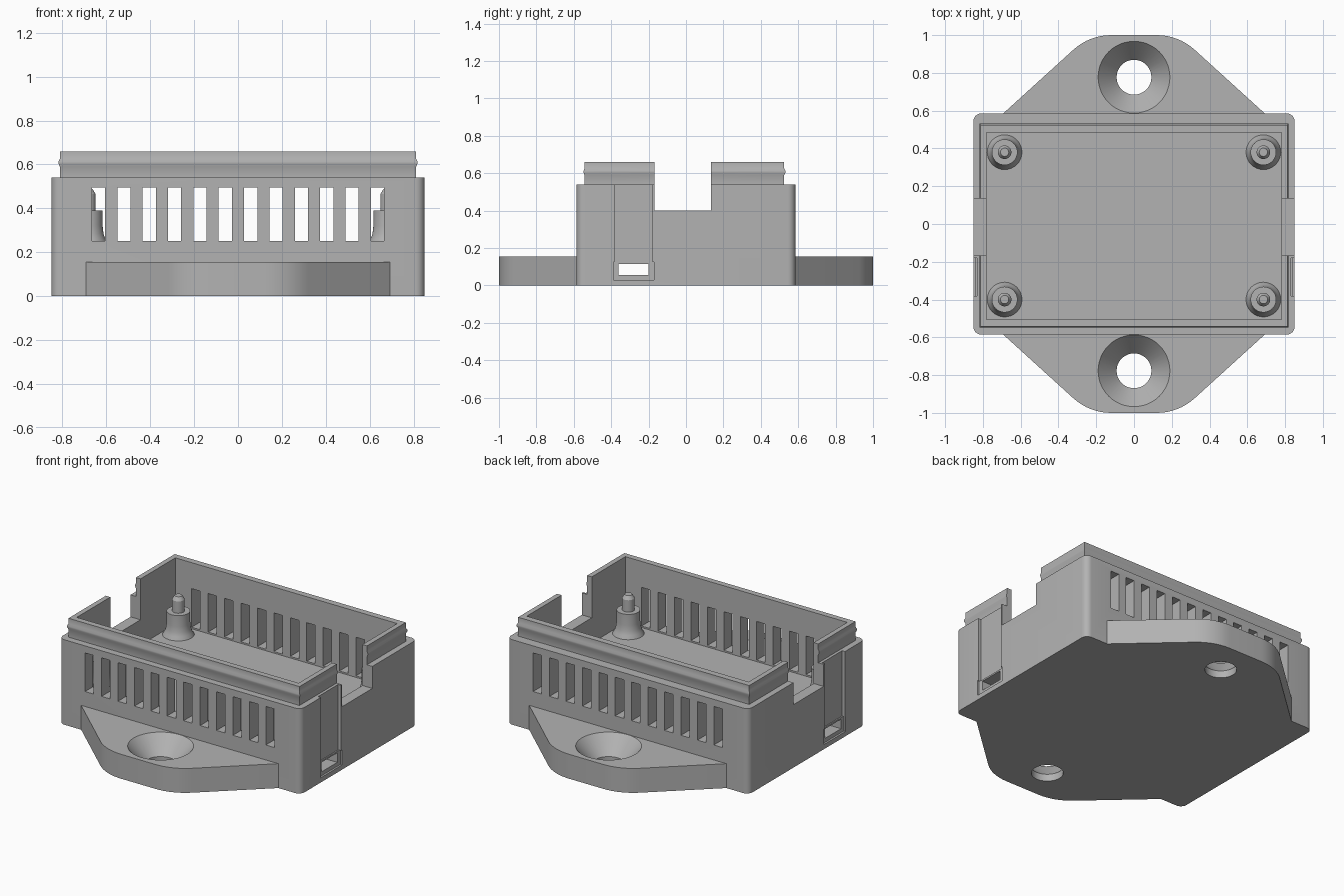
import bpy, math

old = bpy.data.objects.get("Cube")
if old:
    bpy.data.objects.remove(old, do_unlink=True)

grey = bpy.data.materials.new("matte grey plastic")
grey.use_nodes = True
colour = (0.45, 0.45, 0.45, 1)
grey.diffuse_color = colour
grey.node_tree.nodes["Principled BSDF"].inputs["Base Color"].default_value = colour


def loft(name, rings):
    """Closed solid through a stack of matching rings."""
    n = len(rings[0])
    verts = [p for ring in rings for p in ring]
    faces = [list(range(n))[::-1], [len(verts) - n + i for i in range(n)]]
    for k in range(len(rings) - 1):
        for i in range(n):
            j = (i + 1) % n
            faces.append([k * n + i, k * n + j, k * n + n + j, k * n + n + i])
    mesh = bpy.data.meshes.new(name)
    mesh.from_pydata(verts, [], faces)
    mesh.materials.append(grey)
    ob = bpy.data.objects.new(name, mesh)
    bpy.context.collection.objects.link(ob)
    return ob


def rect(x, y0, y1, z, r=0.0, x0=None):
    """Rectangle ring, with rounded corners when r is set."""
    x0 = -x if x0 is None else x0
    steps = 6 if r else 0
    ring = []
    for q, (cx, cy) in enumerate([(x - r, y1 - r), (x0 + r, y1 - r),
                                  (x0 + r, y0 + r), (x - r, y0 + r)]):
        for s in range(steps + 1):
            a = math.pi / 2 * (q + s / max(steps, 1))
            ring.append((cx + r * math.cos(a), cy + r * math.sin(a), z))
    return ring


def box(name, x0, x1, y0, y1, z0, z1):
    return loft(name, [rect(x1, y0, y1, z, x0=x0) for z in (z0, z1)])


def turned(name, cx, cy, profile, n=40):
    """Round solid from (radius, height) pairs."""
    angles = [2 * math.pi * i / n for i in range(n)]
    return loft(name, [[(cx + r * math.cos(a), cy + r * math.sin(a), z)
                        for a in angles] for r, z in profile])


def activate(ob):
    bpy.ops.object.select_all(action='DESELECT')
    ob.select_set(True)
    bpy.context.view_layer.objects.active = ob


def cut(ob, cutters):
    for c in cutters:
        mod = ob.modifiers.new("cut", 'BOOLEAN')
        mod.operation = 'DIFFERENCE'
        mod.solver = 'EXACT'
        mod.object = c
        activate(ob)
        bpy.ops.object.modifier_apply(modifier=mod.name)
        bpy.data.objects.remove(c, do_unlink=True)


def smooth(ob):
    activate(ob)
    bpy.ops.object.shade_smooth_by_angle(angle=math.radians(30))


FLOOR, RIM, TOP = 0.24, 0.54, 0.66


def cavity():
    return box("cavity_cutter", -0.78, 0.78, -0.505, 0.485, FLOOR, 1)


def notch():
    return box("notch_cutter", -1, 1, -0.168, 0.135, 0.4, 1)


# Main housing, hollowed, with cable notches in both ends
body = loft("housing", [rect(0.85, -0.585, 0.585, z, 0.04) for z in (0, RIM)])
cutters = [cavity(), notch()]
# Ventilation slots through front and back walls
for i in range(12):
    x = (i - 5.5) * 0.1155
    cutters.append(box("vent_cutter", x - 0.03, x + 0.03, -1, 1, 0.25, 0.495))
# Clip channels on both ends and the slot that joins them
for side in (-1, 1):
    x0, x1 = sorted((side * 0.83, side))
    cutters.append(box("channel_cutter", x0, x1, -0.382, -0.18, 0.125, 1))
    x0, x1 = sorted((side * 0.838, side))
    cutters.append(box("window_cutter", x0, x1, -0.388, -0.17, 0.03, 0.126))
cutters.append(box("slot_cutter", -1, 1, -0.36, -0.2, 0.055, 0.115))
cut(body, cutters)
smooth(body)

# Raised lip with a snap bead around it
lip = loft("snap_lip", [rect(0.812 + d, -0.542 - d, 0.525 + d, z)
                        for d, z in ((0, RIM), (0, 0.59), (0.006, 0.603),
                                     (0.006, 0.613), (0, 0.626), (0, TOP))])
cut(lip, [cavity(), notch()])
smooth(lip)

# Mounting ears with countersunk screw holes
for side, label in ((-1, "front"), (1, "back")):
    half = [(0.695, 0.583)]
    for s in range(9):
        a = math.radians(48 + 42 * s / 8)
        half.append((0.12 + 0.3 * math.cos(a), 0.7 + 0.3 * math.sin(a)))
    outline = half + [(-x, y) for x, y in reversed(half)]
    if side < 0:
        outline = [(x, -y) for x, y in reversed(outline)]
    ear = loft(label + "_mounting_ear",
               [[(x, y, z) for x, y in outline] for z in (0, 0.155)])
    hole = turned("screw_hole_cutter", 0, side * 0.777,
                  [(0.092, -0.1), (0.092, 0.045), (0.19, 0.155), (0.19, 0.3)], 48)
    cut(ear, [hole])
    smooth(ear)

# Board posts with flared feet and locating pins
for x in (-0.685, 0.685):
    for y in (-0.4, 0.38):
        post = turned("board_post", x, y,
                      [(0.095, FLOOR - 0.01), (0.092, FLOOR), (0.08, 0.26),
                       (0.072, 0.285), (0.068, 0.32), (0.068, 0.39),
                       (0.036, 0.39), (0.036, 0.465), (0.022, 0.488)], 32)
        smooth(post)
